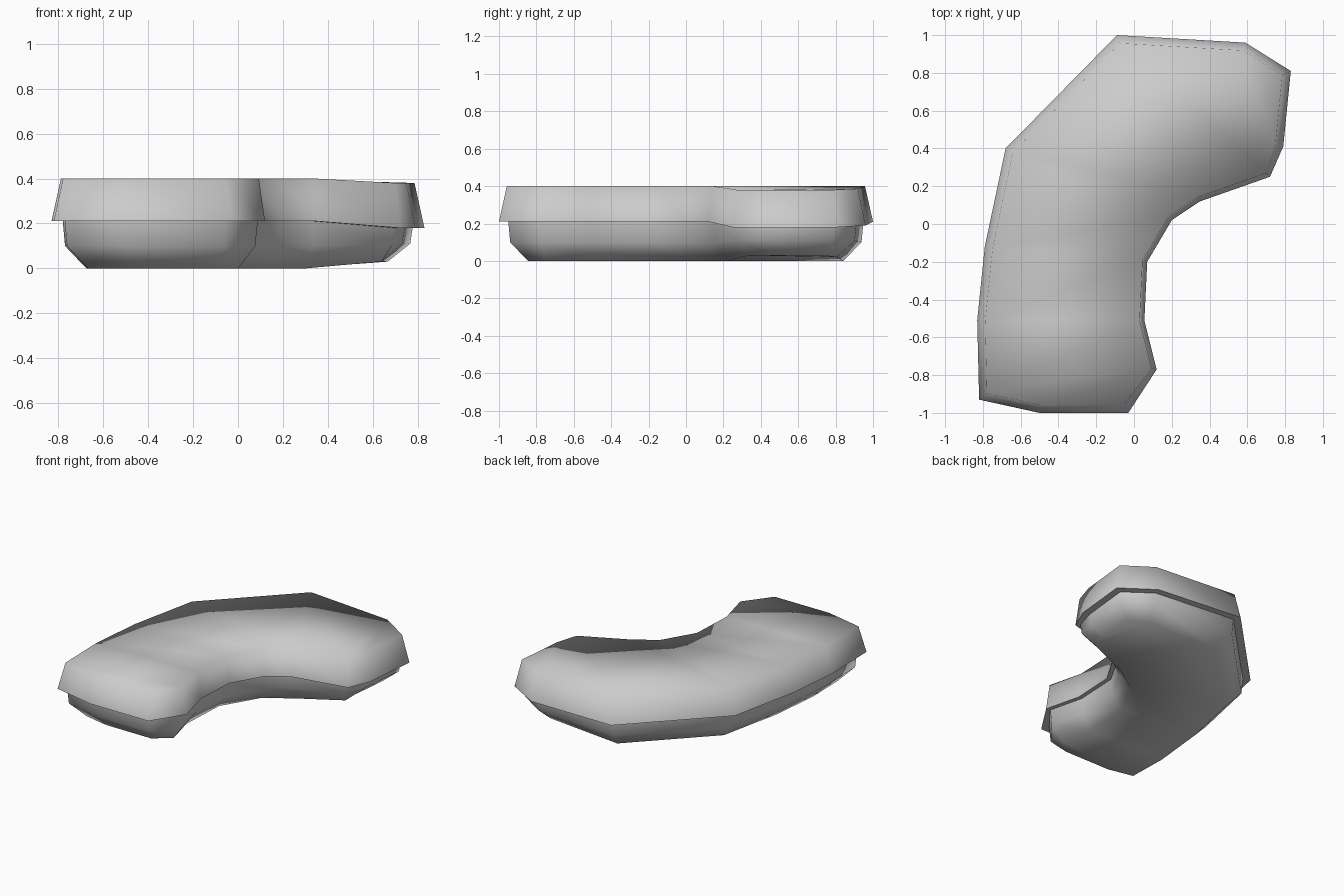
import bpy, bmesh
from mathutils import Vector

if "Cube" in bpy.data.objects:
    bpy.data.objects.remove(bpy.data.objects["Cube"])

# Widest outline of the bent tray (clockwise from above)
OUTLINE = [(-.09, 1), (.59, .96), (.83, .81), (.79, .41), (.72, .25), (.35, .12),
           (.20, .02), (.07, -.20), (.055, -.51), (.12, -.77), (-.03, -1), (-.50, -1),
           (-.82, -.93), (-.83, -.51), (-.79, -.12), (-.68, .40)]
N = len(OUTLINE)
INNER = range(4, 10)          # the concave side, which slopes inward less

# Section: z, z shift at the arm tip, inset outside, inset on concave side
SECTION = [(0.00, .03, .155, .11),    # floor
           (0.10, .01, .06, .04),     # belly
           (0.21, -.03, .05, .03),    # under the rim
           (0.21, -.03, .00, .00),    # rim
           (0.40, -.02, .042, .025)]  # top


def inset_point(i, d):
    """Mitred inward offset of one outline corner."""
    p, a, b = (Vector(OUTLINE[j % N]) for j in (i, i - 1, i + 1))
    e1, e2 = (p - a).normalized(), (b - p).normalized()
    n1, n2 = Vector((e1.y, -e1.x)), Vector((e2.y, -e2.x))
    m = (n1 + n2).normalized()
    return p + m * d / max(m.dot(n1), .6)


bm = bmesh.new()
rings = []
for z, shift, outer, inner in SECTION:
    ring = []
    for i, (x, y) in enumerate(OUTLINE):
        tip = min(max((x - .35) / .35, 0), 1)
        p = inset_point(i, inner if i in INNER else outer)
        ring.append(bm.verts.new((p.x, p.y, z + shift * tip)))
    rings.append(ring)

# Walls
for lo, hi in zip(rings, rings[1:]):
    for i in range(N):
        j = (i + 1) % N
        bm.faces.new((lo[i], lo[j], hi[j], hi[i]))

# Floor and top as a strip of quads across the bend
for ring in (rings[0], rings[-1]):
    for k in range(7):
        bm.faces.new([ring[i] for i in (1 - k, 2 - k, 3 + k, 4 + k)])

bmesh.ops.recalc_face_normals(bm, faces=bm.faces)
for f in bm.faces:
    f.smooth = True

# Crisp edges around the rim overhang
for ring in rings[2:4]:
    for i in range(N):
        bm.edges.get((ring[i], ring[(i + 1) % N])).smooth = False

mesh = bpy.data.meshes.new("curved_tray")
bm.to_mesh(mesh)
bm.free()
obj = bpy.data.objects.new("curved_tray", mesh)
bpy.context.collection.objects.link(obj)
